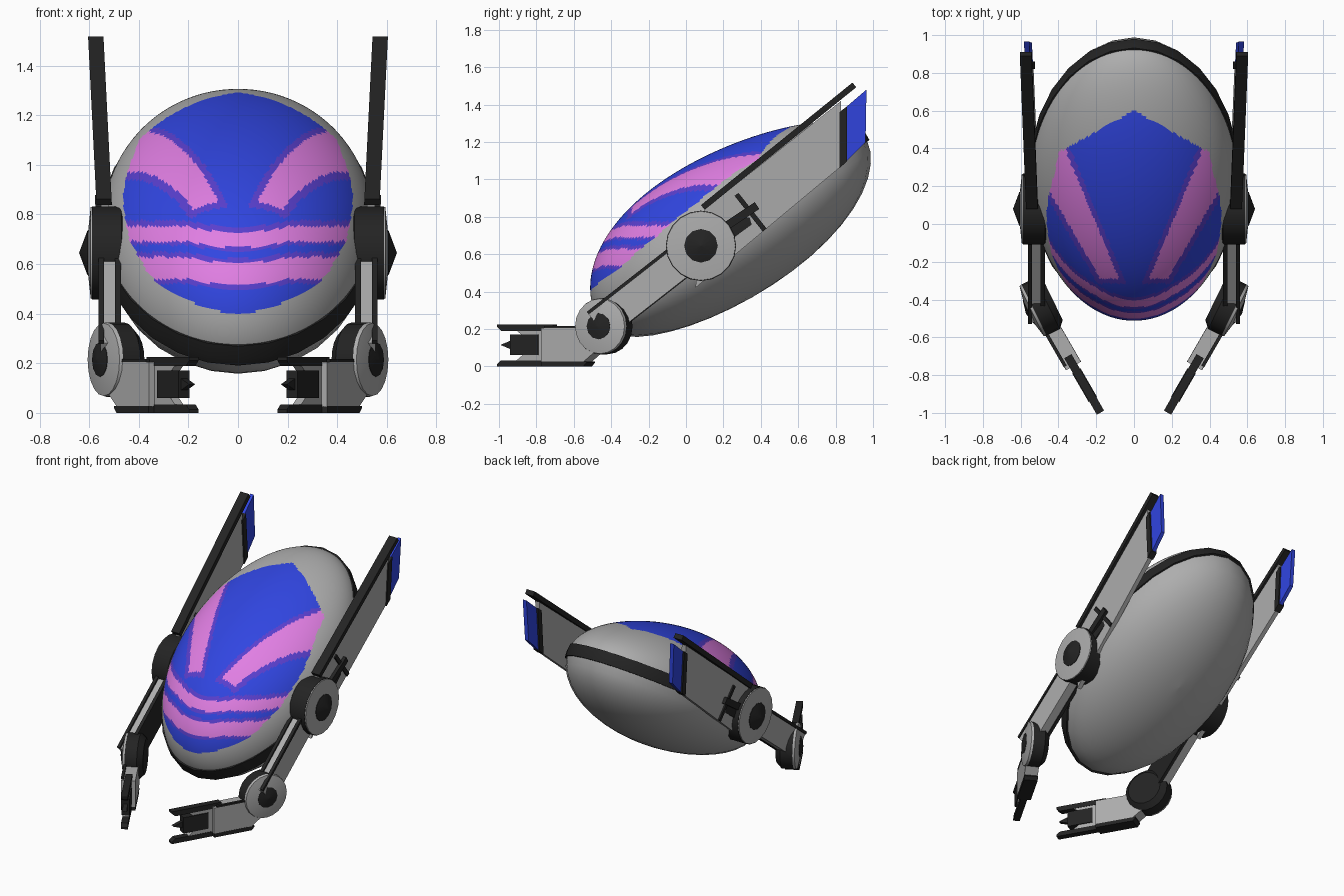
import bpy, bmesh, math
from mathutils import Vector, Matrix

if "Cube" in bpy.data.objects:
    bpy.data.objects.remove(bpy.data.objects["Cube"])


def material(name, rgb):
    m = bpy.data.materials.new(name)
    m.diffuse_color = (*rgb, 1)
    m.use_nodes = True
    m.node_tree.nodes["Principled BSDF"].inputs["Base Color"].default_value = m.diffuse_color
    return m


GRAY = material("gray_metal", (0.42, 0.42, 0.42))
DARK = material("dark_metal", (0.017, 0.017, 0.017))
BLUE = material("blue_paint", (0.03, 0.06, 0.75))
PINK = material("pink_paint", (0.75, 0.21, 0.77))
PURPLE = material("purple_paint", (0.10, 0.05, 0.62))


def finish(name, bm, mats, rule=None, mirror=True, smooth=True):
    """Turn a bmesh into an object, colour its faces and mirror it over x."""
    bmesh.ops.remove_doubles(bm, verts=bm.verts, dist=1e-5)
    bmesh.ops.recalc_face_normals(bm, faces=bm.faces)
    if rule:
        for f in bm.faces:
            f.material_index = rule(f.calc_center_median())
    me = bpy.data.meshes.new(name)
    bm.to_mesh(me)
    bm.free()
    for m in mats:
        me.materials.append(m)
    ob = bpy.data.objects.new(name, me)
    bpy.context.collection.objects.link(ob)
    if mirror:
        ob.modifiers.new("mirror", 'MIRROR').use_mirror_merge = False
    if smooth:
        bpy.ops.object.select_all(action='DESELECT')
        ob.select_set(True)
        bpy.context.view_layer.objects.active = ob
        bpy.ops.object.shade_smooth_by_angle(angle=math.radians(35))
    return ob


def bridge(bm, rings):
    for a, b in zip(rings, rings[1:]):
        n = len(a)
        for i in range(n):
            bm.faces.new((a[i], a[(i + 1) % n], b[(i + 1) % n], b[i]))


# ---------- egg body: tilted ellipsoid in (along, across, height) ----------
TILT = math.radians(36)


def egg(lat, phi, grow=1.0):
    al = 0.865 * math.cos(lat) * math.cos(phi) * grow
    x = 0.55 * math.cos(lat) * math.sin(phi) * grow
    tall = 0.422 - 0.115 * al if lat > 0 else 0.363 + 0.05 * al
    h = tall * math.sin(lat)
    return Vector((x, 0.25 + al * math.cos(TILT) - h * math.sin(TILT),
                   0.73 + al * math.sin(TILT) + h * math.cos(TILT)))


def shell(name, lats, segs, mats, rule=None, grow=None):
    bm = bmesh.new()
    rings = []
    for k, lat in enumerate(lats):
        g = grow[k] if grow else 1.0
        rings.append([bm.verts.new(egg(lat, 2 * math.pi * i / segs, g)) for i in range(segs)])
    bridge(bm, rings)
    bmesh.ops.dissolve_degenerate(bm, edges=bm.edges, dist=1e-6)
    return finish(name, bm, mats, rule, mirror=False)


EDGE = [(0.395, 0), (0.42, 0.13), (0.5, 0.3), (0.56, 0.36), (0.7, 0.44),
        (0.86, 0.465), (0.96, 0.45), (1.1, 0.40), (1.4, 0.38)]


def edge_width(z):
    for (z0, x0), (z1, x1) in zip(EDGE, EDGE[1:]):
        if z0 <= z <= z1:
            return x0 + (x1 - x0) * (z - z0) / (z1 - z0)
    return -1


def paint(p):
    """0 gray, 1 blue, 2 pink, 3 purple"""
    x, y, z = abs(p.x), p.y, p.z
    if x > edge_width(z) or y > 0.60 - 0.55 * x:
        return 0
    # two level stripes curving up at the sides
    s = z - 0.025 * min(1, (x / 0.2) ** 2)
    if 0.667 < s < 0.727 or 0.515 < s < 0.603:
        return 2
    if 0.652 < s < 0.75 or 0.497 < s < 0.622:
        return 3
    # slanted eye patches, straight when seen from the top
    d = min((x - 0.20 - 0.416 * y) * 0.92, (0.347 + 0.58 * y - x) * 0.87, y + 0.29)
    return 2 if d > 0 else 3 if d > -0.025 else 1


half = math.pi / 2
shell("upper_dome", [0.1 + (half - 0.1001) * k / 80 for k in range(81)], 180,
      [GRAY, BLUE, PINK, PURPLE], paint)
shell("lower_hull", [-0.08 - (half - 0.0801) * k / 10 for k in range(11)], 28, [GRAY])
shell("rim_band", [-0.1, -0.1, 0.0, 0.12, 0.12], 28, [DARK], grow=[0.96, 1.015, 1.015, 1.015, 0.96])


# ---------- helpers for the arms (right side, mirrored) ----------
def slab(name, pts, x0, x1, mat, place=lambda v: v):
    """Extrude a (y, z) outline between x0 and x1."""
    bm = bmesh.new()
    a = [bm.verts.new(place(Vector((x0, y, z)))) for y, z in pts]
    b = [bm.verts.new(place(Vector((x1, y, z)))) for y, z in pts]
    bridge(bm, [a, b])
    bm.faces.new(a)
    bm.faces.new(b)
    return finish(name, bm, [mat], smooth=False)


def beam(p, q, up, down):
    """Outline of a bar from p to q with given offsets above and below."""
    p, q = Vector(p), Vector(q)
    d = (q - p).normalized()
    n = Vector((-d.y, d.x))
    return [tuple(v) for v in (p + n * up, q + n * up, q - n * down, p - n * down)]


def lathe(name, centre, yaw, profile, mat, segs=20):
    """Revolve (radius, distance) points about an outward pointing axis."""
    bm = bmesh.new()
    mx = Matrix.Translation(centre) @ Matrix.Rotation(yaw, 4, 'Z')
    rings = [[bm.verts.new(mx @ Vector((d, r * math.cos(2 * math.pi * i / segs),
                                        r * math.sin(2 * math.pi * i / segs))))
              for i in range(segs)] for r, d in profile]
    bridge(bm, rings)
    bm.faces.new(rings[0])
    bm.faces.new(rings[-1])
    return finish(name, bm, [mat])


def lean(v):
    # fins spread slightly outward towards the top
    return Vector((v.x + 0.05 * (v.z - 0.83), v.y, v.z))


# ---------- rear fin ----------
slab("fin_plate", [(0.10, 0.84), (0.83, 1.42), (0.83, 1.07), (0.05, 0.42)], 0.52, 0.552, GRAY, lean)
slab("fin_rail", beam((0.09, 0.85), (0.90, 1.505), 0.016, 0.016), 0.508, 0.57, DARK, lean)
slab("fin_end_bar", [(0.82, 1.36), (0.86, 1.39), (0.86, 1.095), (0.82, 1.06)], 0.512, 0.56, DARK, lean)
slab("fin_blue_tip", [(0.86, 1.39), (0.965, 1.48), (0.96, 1.20), (0.86, 1.10)], 0.522, 0.55, BLUE, lean)
slab("fin_rib", beam((0.27, 0.92), (0.42, 0.73), 0.013, 0.013), 0.512, 0.562, DARK, lean)
slab("fin_pin", beam((0.20, 0.74), (0.38, 0.86), 0.022, 0.022), 0.515, 0.575, DARK, lean)

# ---------- shoulder ----------
S = (0, 0.08, 0.645)
lathe("shoulder_barrel", S, 0, [(0.15, 0.44), (0.188, 0.47), (0.188, 0.588)], DARK)
lathe("shoulder_disc", S, 0, [(0.186, 0.585), (0.184, 0.594), (0.09, 0.604)], GRAY)
lathe("shoulder_cap", S, 0, [(0.09, 0.60), (0.09, 0.607), (0.002, 0.64)], DARK, 12)

# ---------- upper arm ----------
A, B = (0.08, 0.645), (-0.47, 0.215)
slab("upper_arm", beam(B, A, 0.085, 0.085), 0.495, 0.555, GRAY)
slab("upper_arm_backing", beam(B, A, 0.095, 0.09), 0.472, 0.495, DARK)
slab("upper_arm_edge", beam(B, A, 0.098, -0.08), 0.54, 0.562, DARK)

# ---------- elbow ----------
E, EY = (0.54, -0.46, 0.215), math.radians(-26)
lathe("elbow_barrel", E, EY, [(0.115, -0.125), (0.15, -0.09), (0.15, -0.01)], DARK)
lathe("elbow_disc", E, EY, [(0.151, -0.012), (0.147, 0.002), (0.07, 0.018)], GRAY)
lathe("elbow_cap", E, EY, [(0.07, 0.01), (0.07, 0.02), (0.002, 0.035)], DARK, 12)

# ---------- hand: outline (forward, height), turned 30 degrees inward ----------
HAND = Matrix.Translation((0.50, -0.44, 0)) @ Matrix.Rotation(math.radians(-30), 4, 'Z')


def hand(v):
    return HAND @ Vector((v.x, -v.y, v.z))


slab("wrist", [(0.0, 0.13), (0.14, 0.205), (0.36, 0.205), (0.36, 0.025), (0.10, 0.025), (0.0, 0.10)],
     -0.045, 0.045, GRAY, hand)
slab("wrist_top_edge", [(0.14, 0.205), (0.34, 0.205), (0.34, 0.217), (0.14, 0.217)], 0.03, 0.048, DARK, hand)
slab("wrist_bottom", [(0.08, 0.02), (0.10, 0.0), (0.36, 0.0), (0.36, 0.027), (0.08, 0.027)],
     -0.046, 0.046, DARK, hand)
slab("upper_finger", [(0.30, 0.225), (0.645, 0.225), (0.645, 0.212), (0.62, 0.19), (0.30, 0.19)],
     -0.022, 0.022, DARK, hand)
slab("lower_finger", [(0.30, 0.0), (0.645, 0.0), (0.645, 0.013), (0.62, 0.033), (0.30, 0.033)],
     -0.022, 0.022, DARK, hand)
slab("palm_plate", [(0.35, 0.03), (0.53, 0.03), (0.49, 0.06), (0.49, 0.165), (0.53, 0.195), (0.35, 0.195)],
     -0.02, 0.02, GRAY, hand)
slab("palm_core", [(0.39, 0.06), (0.565, 0.06), (0.565, 0.17), (0.39, 0.17)], -0.026, 0.026, DARK, hand)
slab("palm_spike", [(0.56, 0.14), (0.63, 0.115), (0.56, 0.09)], -0.014, 0.014, DARK, hand)
